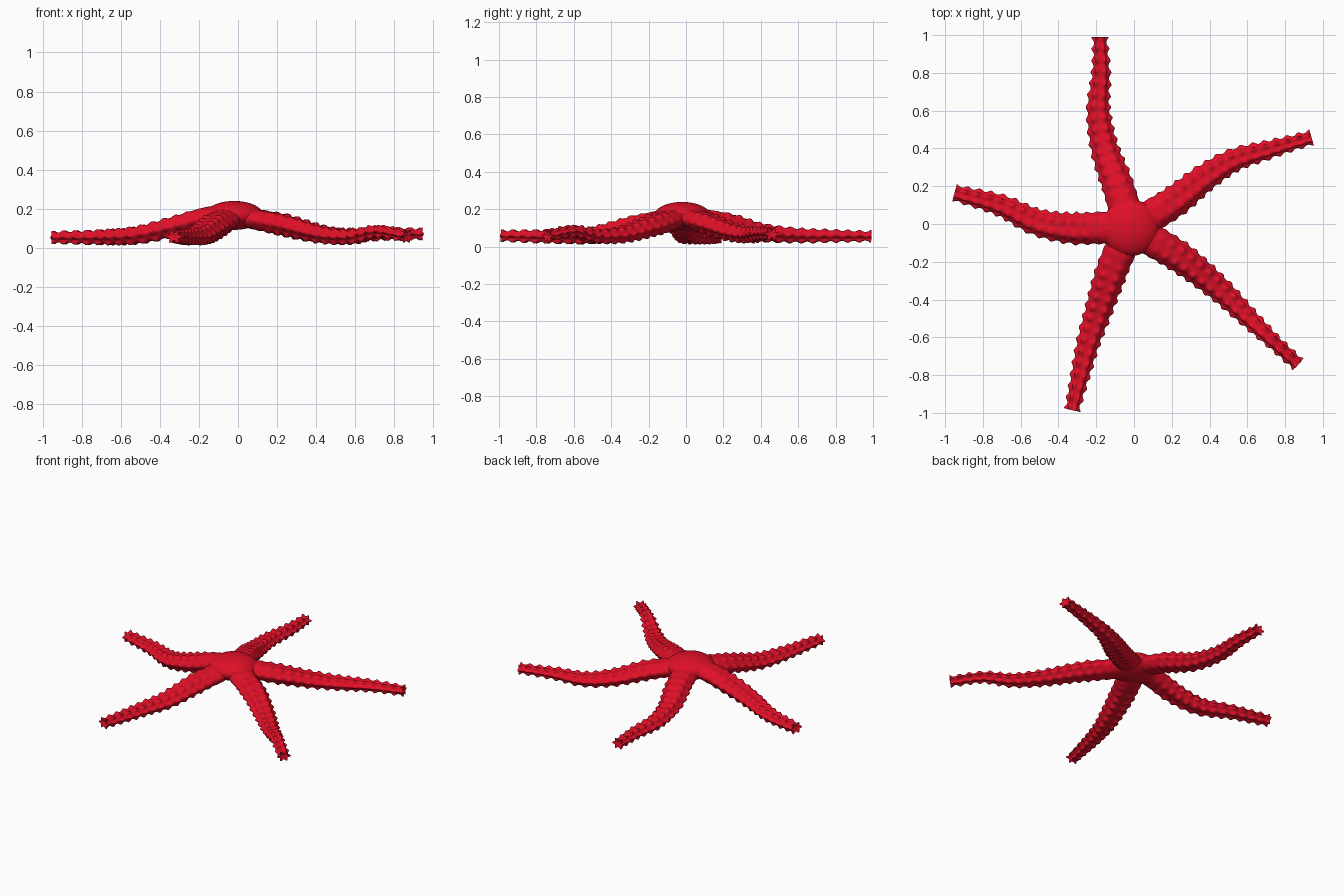
import bpy, bmesh, math
from mathutils import Vector

if "Cube" in bpy.data.objects:
    bpy.data.objects.remove(bpy.data.objects["Cube"])

PITCH = 0.062      # distance between rows of bumps
SIDES = 48
ROWS = 6           # lengthwise rows of bumps
CENTRE = (-0.02, -0.02, 0.165)

red = bpy.data.materials.new("crimson red")
red.diffuse_color = (0.75, 0.005, 0.021, 1)
red.use_nodes = True
red.node_tree.nodes["Principled BSDF"].inputs["Base Color"].default_value = red.diffuse_color

# Centre line of each arm, outward from the disc
ARMS = {
    "back_arm": [(-0.085, 0.20, 0.13), (-0.155, 0.40, 0.077), (-0.188, 0.60, 0.06),
                 (-0.175, 0.80, 0.057), (-0.18, 0.99, 0.055)],
    "right_back_arm": [(0.20, 0.11, 0.125), (0.375, 0.245, 0.078), (0.53, 0.338, 0.06),
                       (0.72, 0.395, 0.07), (0.94, 0.458, 0.07)],
    "right_front_arm": [(0.24, -0.175, 0.115), (0.44, -0.335, 0.065), (0.585, -0.475, 0.055),
                        (0.72, -0.605, 0.083), (0.868, -0.742, 0.058)],
    "front_arm": [(-0.115, -0.24, 0.12), (-0.195, -0.48, 0.064), (-0.24, -0.62, 0.056),
                  (-0.28, -0.78, 0.055), (-0.328, -0.985, 0.058)],
    "left_arm": [(-0.15, -0.02, 0.158), (-0.34, -0.022, 0.105), (-0.52, 0.012, 0.063),
                 (-0.71, 0.10, 0.053), (-0.95, 0.165, 0.052)],
}
# distance from centre, half width, half height
PROFILE = [(0, 0.06, 0.045), (0.12, 0.084, 0.052), (0.25, 0.076, 0.05), (0.42, 0.066, 0.043),
           (0.6, 0.055, 0.035), (0.8, 0.042, 0.028), (1.0, 0.029, 0.022), (1.3, 0.025, 0.02)]


def lerp_profile(s):
    for a, b in zip(PROFILE, PROFILE[1:]):
        if s <= b[0]:
            t = (s - a[0]) / (b[0] - a[0])
            return a[1] + t * (b[1] - a[1]), a[2] + t * (b[2] - a[2])
    return PROFILE[-1][1:]


def smooth_path(points, steps=36):
    """Catmull-Rom curve through the points."""
    p = [Vector(q) for q in points]
    p = [2 * p[0] - p[1]] + p + [2 * p[-1] - p[-2]]
    out = []
    for a, b, c, d in zip(p, p[1:], p[2:], p[3:]):
        for i in range(steps):
            t = i / steps
            out.append(0.5 * (2 * b + (c - a) * t + (2 * a - 5 * b + 4 * c - d) * t * t
                              + (3 * b - a - 3 * c + d) * t ** 3))
    return out + [p[-2]]


def finish(bm, name):
    bmesh.ops.recalc_face_normals(bm, faces=bm.faces)
    me = bpy.data.meshes.new(name)
    bm.to_mesh(me)
    bm.free()
    me.materials.append(red)
    ob = bpy.data.objects.new(name, me)
    bpy.context.collection.objects.link(ob)
    return ob


def make_arm(name, points):
    path = smooth_path([CENTRE] + points)
    dist = [0.0]
    for a, b in zip(path, path[1:]):
        dist.append(dist[-1] + (b - a).length)
    total = dist[-1]
    bm = bmesh.new()
    rings = []
    for i, (c, s) in enumerate(zip(path, dist)):
        tan = (path[min(i + 1, len(path) - 1)] - path[max(i - 1, 0)]).normalized()
        side = tan.cross(Vector((0, 0, 1))).normalized()
        up = side.cross(tan)
        w, h = lerp_profile(s)
        # bumps fade in away from the disc
        fade = min(1, max(0, (s - 0.1) / 0.2))
        along = (0.5 + 0.5 * math.cos(2 * math.pi * (total - s) / PITCH)) ** 1.4
        ring = []
        for k in range(SIDES):
            ang = 2 * math.pi * k / SIDES
            row = (0.5 + 0.5 * math.cos(ROWS * ang)) ** 1.4
            bump = fade * (0.004 * row + 0.013 * row * along)
            ring.append(bm.verts.new(c + side * math.cos(ang) * (w + bump)
                                     + up * math.sin(ang) * (h + bump)))
        rings.append(ring)
    for r0, r1 in zip(rings, rings[1:]):
        for k in range(SIDES):
            j = (k + 1) % SIDES
            bm.faces.new((r0[k], r0[j], r1[j], r1[k]))
    # hidden inner end, and slightly hollow crown at the tip
    for ring, c in ((rings[0], path[0]), (rings[-1], path[-4])):
        v = bm.verts.new(c)
        for k in range(SIDES):
            bm.faces.new((ring[k], ring[(k + 1) % SIDES], v))
    return finish(bm, name)


# Central disc: a flattened dome
bm = bmesh.new()
bmesh.ops.create_uvsphere(bm, u_segments=64, v_segments=32, radius=1)
for v in bm.verts:
    v.co = Vector((v.co.x * 0.15, v.co.y * 0.15, v.co.z * 0.074)) + Vector(CENTRE)
body = finish(bm, "starfish_body")

# Join the arms into the disc as one skin
for name, pts in ARMS.items():
    arm = make_arm(name, pts)
    mod = body.modifiers.new(name, 'BOOLEAN')
    mod.operation = 'UNION'
    mod.solver = 'EXACT'
    mod.object = arm
    bpy.context.view_layer.objects.active = body
    bpy.ops.object.modifier_apply(modifier=name)
    bpy.data.objects.remove(arm)

bpy.ops.object.select_all(action='DESELECT')
body.select_set(True)
bpy.context.view_layer.objects.active = body
bpy.ops.object.shade_smooth_by_angle(angle=math.radians(50))
